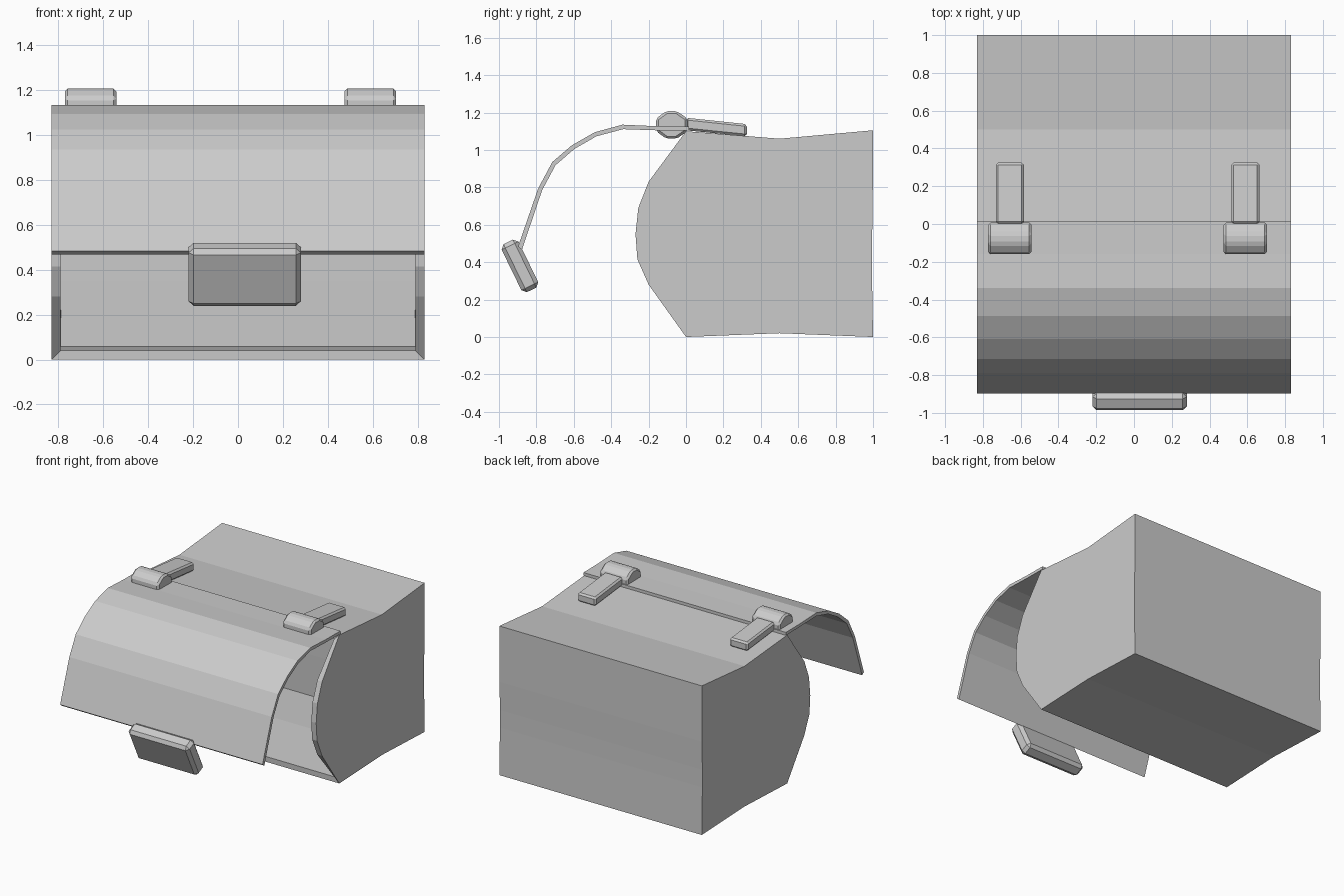
import bpy, bmesh
from math import radians

if "Cube" in bpy.data.objects:
    bpy.data.objects.remove(bpy.data.objects["Cube"])

W = 0.83  # half width of the case


def make_object(name, bm):
    bmesh.ops.recalc_face_normals(bm, faces=bm.faces)
    mesh = bpy.data.meshes.new(name)
    bm.to_mesh(mesh)
    bm.free()
    obj = bpy.data.objects.new(name, mesh)
    bpy.context.collection.objects.link(obj)
    return obj


def prism(name, profile, x0, x1, open_edges=0):
    """Extrude a closed (y, z) profile along x; skip the first open_edges sides."""
    bm = bmesh.new()
    a = [bm.verts.new((x0, y, z)) for y, z in profile]
    b = [bm.verts.new((x1, y, z)) for y, z in profile]
    n = len(profile)
    for i in range(open_edges, n):
        j = (i + 1) % n
        bm.faces.new((a[i], a[j], b[j], b[i]))
    bm.faces.new(a)
    bm.faces.new(b[::-1])
    return make_object(name, bm)


def bevel(obj, width):
    mod = obj.modifiers.new("bevel", 'BEVEL')
    mod.width = width
    mod.segments = 1
    mod.limit_method = 'ANGLE'
    mod.angle_limit = radians(30)


def solidify(obj, thickness):
    mod = obj.modifiers.new("thickness", 'SOLIDIFY')
    mod.thickness = thickness
    mod.offset = -1
    mod.use_even_offset = True
    mod.use_quality_normals = True


# Hollow case, open along the bulging front
front = [(0, 0), (-0.2, 0.28), (-0.26, 0.415), (-0.27, 0.55), (-0.255, 0.69),
         (-0.2, 0.83), (0, 1.1)]
rest = [(0.5, 1.06), (1, 1.105), (0.998, 0.69), (0.994, 0.48), (0.994, 0.35),
        (1, 0), (0.5, 0.02)]
case = prism("case_body", front + rest, -W, W, open_edges=len(front) - 1)
solidify(case, 0.04)

# Curved lid, raised over the opening
outer = [(0.015, 1.125), (-0.16, 1.127), (-0.34, 1.135), (-0.487, 1.095),
         (-0.61, 1.025), (-0.715, 0.935), (-0.79, 0.795), (-0.898, 0.483)]
inner = [(-0.877, 0.467), (-0.769, 0.785), (-0.698, 0.918), (-0.597, 1.005),
         (-0.479, 1.073), (-0.336, 1.111), (-0.16, 1.105), (0.015, 1.103)]
prism("lid", outer + inner, -W, W)

# Clasp at the lower edge of the lid
bm = bmesh.new()
bmesh.ops.create_cube(bm, size=1)
bmesh.ops.scale(bm, vec=(0.5, 0.1, 0.285), verts=bm.verts)
clasp = make_object("clasp", bm)
clasp.location = (0.03, -0.888, 0.38)
clasp.rotation_euler = (radians(26), 0, 0)
bevel(clasp, 0.022)

# Two hinges: a faceted knuckle and a strap lying on the top
knuckle = [(-0.16, 1.1), (-0.16, 1.168), (-0.105, 1.208), (-0.05, 1.208),
           (0.008, 1.168), (0.008, 1.1), (-0.05, 1.06), (-0.105, 1.06)]
strap = [(0.0, 1.105), (0.0, 1.172), (0.325, 1.138), (0.325, 1.072)]
for side, x in (("left", -0.657), ("right", 0.59)):
    bevel(prism(f"hinge_knuckle_{side}", knuckle, x - 0.115, x + 0.115), 0.013)
    bevel(prism(f"hinge_strap_{side}", strap, x - 0.074, x + 0.074), 0.012)
